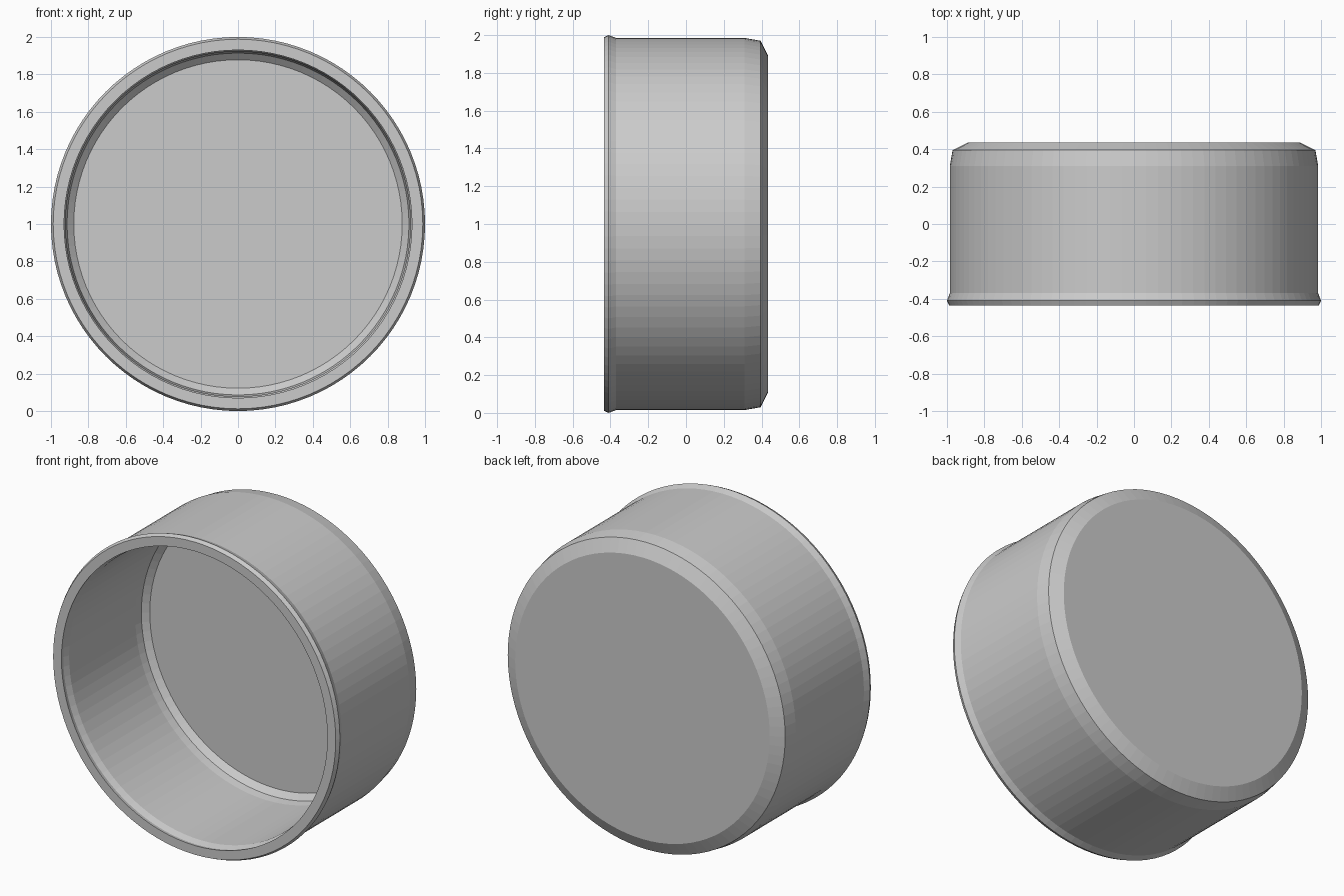
import bpy, bmesh, math

if "Cube" in bpy.data.objects:
    bpy.data.objects.remove(bpy.data.objects["Cube"])

SEGMENTS = 96
CENTRE_Z = 1.0

# One plain grey material
grey = bpy.data.materials.new("light grey")
grey.diffuse_color = (0.6, 0.6, 0.6, 1.0)
grey.use_nodes = True
grey.node_tree.nodes["Principled BSDF"].inputs["Base Color"].default_value = grey.diffuse_color

# Closed shell profile as (radius, y): back disc, outer wall, lip, inner wall, floor
profile = [
    (0.89, 0.435), (0.97, 0.395), (0.985, 0.31),     # bevelled back edge
    (0.985, -0.37), (1.0, -0.41), (0.988, -0.435),   # outer wall and rim bead
    (0.93, -0.435), (0.935, -0.41), (0.922, -0.37),  # rim face and inner lip
    (0.922, 0.29), (0.914, 0.34), (0.878, 0.373),    # inner wall and floor bevel
]


def lathe(name, points, material):
    """Spin the profile around the y axis and cap both end rings."""
    bm = bmesh.new()
    rings = []
    for r, y in points:
        rings.append([
            bm.verts.new((r * math.cos(2 * math.pi * i / SEGMENTS), y,
                          CENTRE_Z + r * math.sin(2 * math.pi * i / SEGMENTS)))
            for i in range(SEGMENTS)])
    for a, b in zip(rings, rings[1:]):
        for i in range(SEGMENTS):
            j = (i + 1) % SEGMENTS
            bm.faces.new((a[i], a[j], b[j], b[i]))
    bm.faces.new(rings[0])
    bm.faces.new(rings[-1])
    bmesh.ops.recalc_face_normals(bm, faces=bm.faces)
    mesh = bpy.data.meshes.new(name)
    bm.to_mesh(mesh)
    bm.free()
    mesh.materials.append(material)
    obj = bpy.data.objects.new(name, mesh)
    bpy.context.collection.objects.link(obj)
    return obj


# Hollow round cap, open to the front
lathe("round_cap", profile, grey)
